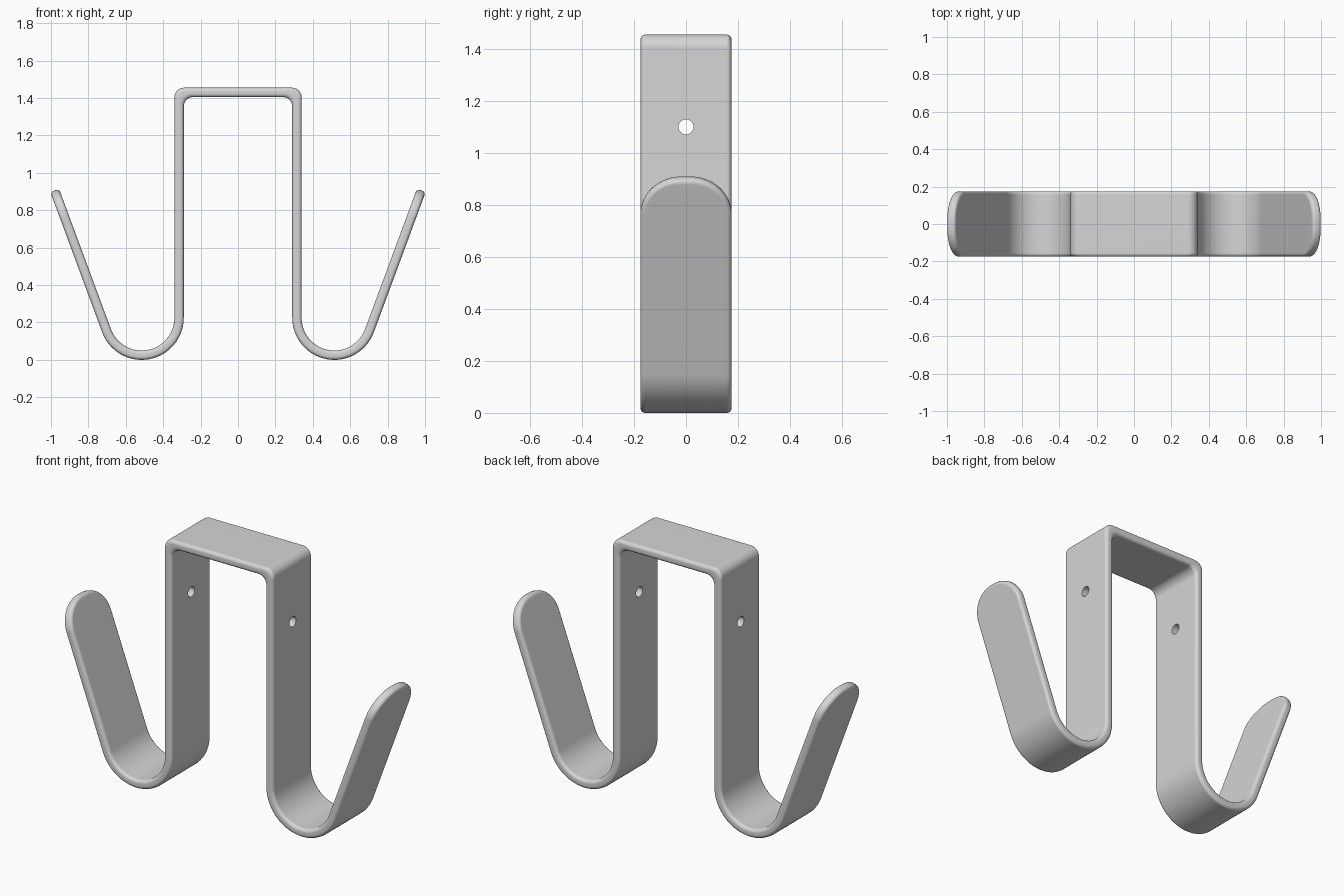
import bpy, bmesh
from math import sin, cos, pi, radians
from mathutils import Vector

cube = bpy.data.objects.get("Cube")
if cube:
    bpy.data.objects.remove(cube)

W, H = 0.175, 0.025          # half width and half thickness of the strap
EDGE = 0.018                 # rounding of the long edges
TIP_W, TIP_L = 0.16, 0.15    # rounding of the hook tips, across and along
LEAN = radians(20.3)         # lean of the outer arms
ARM = 0.80

steel = bpy.data.materials.new("light grey steel")
steel.use_nodes = True
grey = (0.67, 0.67, 0.67, 1)
steel.diffuse_color = grey
steel.node_tree.nodes["Principled BSDF"].inputs["Base Color"].default_value = grey

# Edge profile: inset from the outline, height across the thickness
edge = []
for k in range(5):
    a = -pi / 2 + k * pi / 8
    edge.append((EDGE * (1 - cos(a)), -(H - EDGE) + EDGE * sin(a)))
edge += [(d, -t) for d, t in reversed(edge)]

# Rows along one half: midpoint, thickness direction, forward, outline angle, half width
rows = []


def add(x, z, n, f=(0, 0), a=0, w=W):
    rows.append((Vector((x, z)), Vector(n), Vector(f), a, w))


# Top plate and corner
add(0, 1.43, (0, 1))
for k in range(9):
    a = k * pi / 16
    add(0.265 + 0.05 * sin(a), 1.38 + 0.05 * cos(a), (1, 1))
# Hook bend
STEPS = 32
for k in range(STEPS + 1):
    a = pi + k / STEPS * (pi - LEAN)
    add(0.515 + 0.2 * cos(a), 0.225 + 0.2 * sin(a), (-cos(a), -sin(a)))
# Outer arm with rounded tip
start = rows[-1][0].copy()
ahead = Vector((sin(LEAN), cos(LEAN)))
for k in range(17):
    a = k * pi / 32
    p = start + ahead * (ARM - TIP_L + TIP_L * sin(a))
    add(p.x, p.y, (-cos(LEAN), sin(LEAN)), ahead, a, W - TIP_W + TIP_W * cos(a))

# Skin the rows
bm = bmesh.new()
rings = []
for p, n, f, a, w in rows:
    sides = []
    for s in (1, -1):
        side = []
        for d, t in edge:
            q = p + n * t - f * (d * sin(a))
            side.append(bm.verts.new((q.x, s * (w - d * cos(a)), q.y)))
        sides.append(side)
    rings.append(sides[0] + sides[1][::-1])
for r, q in zip(rings, rings[1:]):
    for i in range(len(r)):
        j = (i + 1) % len(r)
        bm.faces.new((r[i], r[j], q[j], q[i]))
last, m = rings[-1], len(edge)
for i in range(m - 1):
    bm.faces.new((last[i], last[i + 1], last[2 * m - 2 - i], last[2 * m - 1 - i]))

# Mirror to the other half
copy = bmesh.ops.duplicate(bm, geom=bm.verts[:] + bm.edges[:] + bm.faces[:])["geom"]
for v in copy:
    if isinstance(v, bmesh.types.BMVert):
        v.co.x *= -1
bmesh.ops.remove_doubles(bm, verts=bm.verts[:], dist=1e-5)
bmesh.ops.recalc_face_normals(bm, faces=bm.faces[:])
mesh = bpy.data.meshes.new("double_hook")
bm.to_mesh(mesh)
bm.free()
mesh.materials.append(steel)
hook = bpy.data.objects.new("double_hook", mesh)
bpy.context.collection.objects.link(hook)

# Screw holes through both legs
bpy.ops.mesh.primitive_cylinder_add(vertices=32, radius=0.029, depth=1,
                                    location=(0, 0, 1.1), rotation=(0, pi / 2, 0))
cutter = bpy.context.object
cutter.name = "hole_cutter"
cutter.hide_render = True
cutter.data.materials.append(steel)
cut = hook.modifiers.new("holes", "BOOLEAN")
cut.operation = "DIFFERENCE"
cut.solver = "EXACT"
cut.object = cutter
bpy.ops.object.select_all(action="DESELECT")
hook.select_set(True)
bpy.context.view_layer.objects.active = hook
bpy.ops.object.modifier_apply(modifier="holes")
bpy.data.objects.remove(cutter)

# Smooth bends, flat faces
bpy.ops.object.shade_smooth_by_angle(angle=radians(35))
flat = hook.modifiers.new("even shading", "WEIGHTED_NORMAL")
flat.keep_sharp = True
